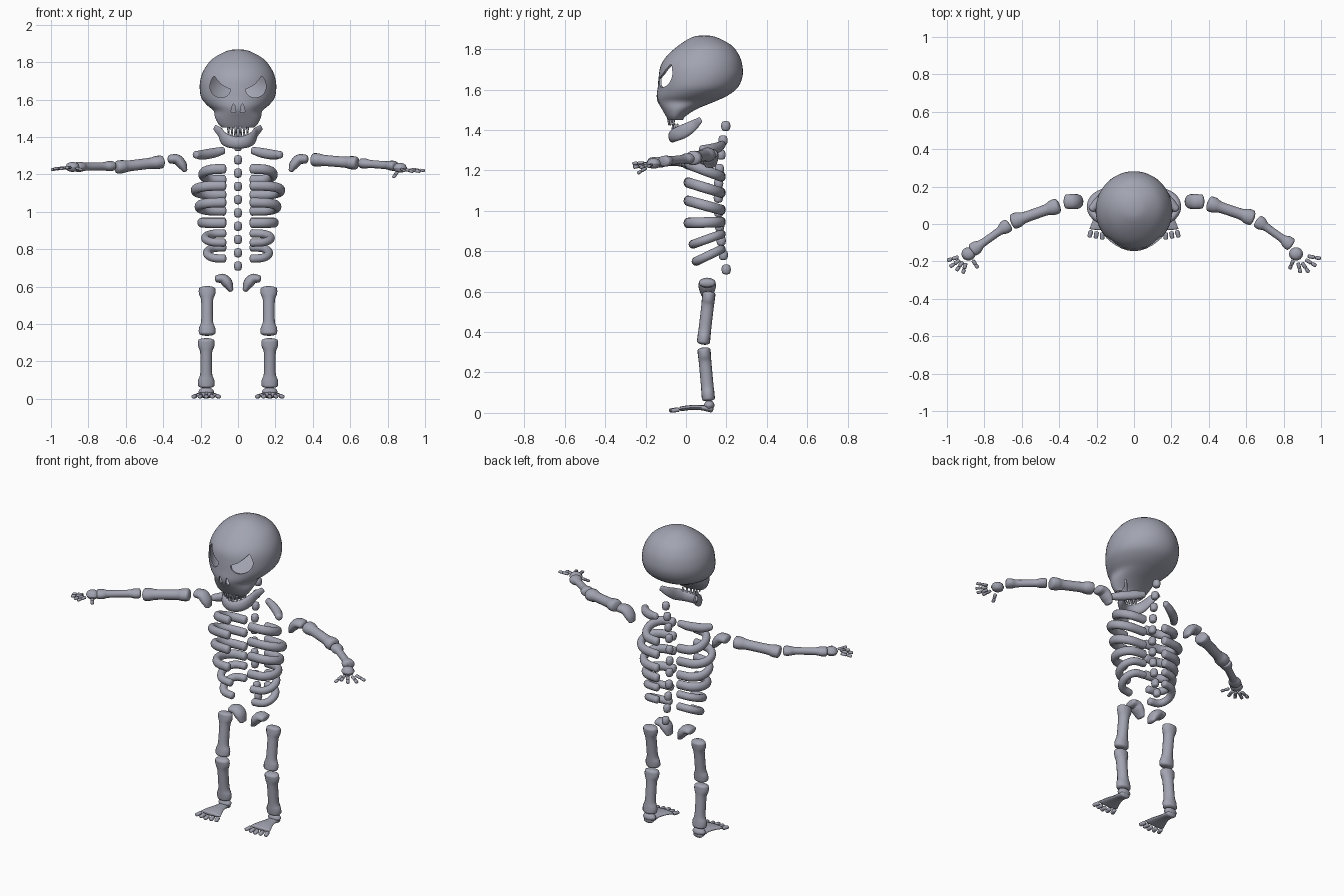
import bpy, bmesh, math
from mathutils import Vector

cube = bpy.data.objects.get("Cube")
if cube:
    bpy.data.objects.remove(cube, do_unlink=True)

bone_mat = bpy.data.materials.new("bone_grey")
bone_mat.use_nodes = True
GREY = (0.36, 0.37, 0.44, 1)
bone_mat.diffuse_color = GREY
bone_mat.node_tree.nodes["Principled BSDF"].inputs["Base Color"].default_value = GREY


def spline(rows, steps):
    """Smooth Catmull-Rom resampling of equal-length rows."""
    rows = [Vector(r) for r in rows]
    out = []
    for i in range(len(rows) - 1):
        p1, p2 = rows[i], rows[i + 1]
        p0 = rows[i - 1] if i else p1 * 2 - p2
        p3 = rows[i + 2] if i + 2 < len(rows) else p2 * 2 - p1
        for k in range(steps):
            t = k / steps
            out.append((p1 * 2 + (p2 - p0) * t + (p0 * 2 - p1 * 5 + p2 * 4 - p3) * t * t
                        + (p1 * 3 - p0 - p2 * 3 + p3) * t ** 3) * 0.5)
    return out + [rows[-1]]


def skin(name, rings, cap_end=True, angle=50):
    """Bridge closed vertex loops into one smooth surface."""
    bm = bmesh.new()
    loops = [[bm.verts.new(p) for p in ring] for ring in rings]
    n = len(loops[0])
    for a, b in zip(loops, loops[1:]):
        for i in range(n):
            bm.faces.new((a[i], a[(i + 1) % n], b[(i + 1) % n], b[i]))
    bm.faces.new(loops[0])
    if cap_end:
        bm.faces.new(loops[-1])
    bmesh.ops.recalc_face_normals(bm, faces=bm.faces)
    mesh = bpy.data.meshes.new(name)
    bm.to_mesh(mesh)
    bm.free()
    mesh.materials.append(bone_mat)
    obj = bpy.data.objects.new(name, mesh)
    bpy.context.collection.objects.link(obj)
    smooth(obj, angle)
    return obj


def smooth(obj, angle):
    bpy.ops.object.select_all(action='DESELECT')
    obj.select_set(True)
    bpy.context.view_layer.objects.active = obj
    bpy.ops.object.shade_smooth_by_angle(angle=math.radians(angle))


def loft(name, rows, ref=(0, 0, 1), steps=4, sides=16, cap=0.6):
    """Elliptical tube; rows are (x, y, z, size along ref, size across)."""
    rows = spline([Vector(r) for r in rows], steps)
    pts = [Vector(r[:3]) for r in rows]
    rings = []
    for i, row in enumerate(rows):
        t = (pts[min(i + 1, len(pts) - 1)] - pts[max(i - 1, 0)]).normalized()
        across = t.cross(Vector(ref)).normalized()
        up = across.cross(t)

        def ring(offset, k):
            return [pts[i] + t * offset + up * row[3] * k * math.sin(j * math.tau / sides)
                    + across * row[4] * k * math.cos(j * math.tau / sides) for j in range(sides)]
        ends = [(math.sin(a) * cap * min(row[3], row[4]), math.cos(a)) for a in (0.4, 0.8, 1.15, 1.4)]
        if i == 0:
            rings += [ring(-o, k) for o, k in reversed(ends)]
        rings.append(ring(0, 1))
        if i == len(rows) - 1:
            rings += [ring(o, k) for o, k in ends]
    return skin(name, rings)


def long_bone(name, p, q, mid, knob, ref, depth=0.8):
    """Shaft with flared knuckle ends, wider along ref."""
    p, q = Vector(p), Vector(q)
    rows = []
    for t, k in ((0.04, 0.9), (0.1, 1), (0.17, 0.8), (0.27, 0.1), (0.5, 0),
                 (0.73, 0.1), (0.83, 0.8), (0.9, 1), (0.96, 0.9)):
        r = mid + (knob - mid) * k
        rows.append((*p.lerp(q, t), r, mid + (r - mid) * depth))
    return loft(name, rows, ref, steps=3, cap=0.4)


def blob(name, centre, size, squash=1.0):
    """Rounded bead."""
    x, y, z = centre
    rx, ry, rz = size
    return loft(name, [(x, y, z - rz * 0.5, ry * 0.87, rx * 0.87), (x, y, z, ry, rx),
                       (x, y, z + rz * 0.5, ry * 0.87, rx * 0.87)], (0, 1, 0), 2, 14, 0.55)


# Skull: hollow shell from stacked ellipses (height, half width, front, back)
profile = [(1.869, 0.012, 0.08, 0.1), (1.86, 0.06, 0.03, 0.15), (1.82, 0.134, -0.035, 0.225),
           (1.77, 0.176, -0.092, 0.263), (1.72, 0.198, -0.125, 0.279), (1.665, 0.205, -0.135, 0.28),
           (1.61, 0.196, -0.14, 0.256), (1.57, 0.165, -0.145, 0.205), (1.54, 0.13, -0.14, 0.14),
           (1.505, 0.123, -0.12, 0.055), (1.47, 0.105, -0.1, 0.0), (1.45, 0.085, -0.088, -0.015)]
shell = []
for z, w, f, b in spline(profile, 3):
    shell.append([(w * math.cos(a), (f + b) / 2 + (b - f) / 2 * math.sin(a), z)
                  for a in (i * math.tau / 48 for i in range(48))])
skull = skin("skull", shell, cap_end=False)
wall = skull.modifiers.new("wall", 'SOLIDIFY')
wall.thickness, wall.offset = 0.01, -1

# Eye sockets and nose slits are cut through the front wall
eye = [(0.04, 1.655), (0.085, 1.678), (0.115, 1.71), (0.13, 1.725), (0.147, 1.69),
       (0.148, 1.655), (0.13, 1.625), (0.1, 1.612), (0.07, 1.615), (0.048, 1.632)]
nose = [(0.012, 1.535), (0.015, 1.56), (0.024, 1.578), (0.034, 1.555), (0.036, 1.535), (0.024, 1.53)]
cutters = []
for s in (1, -1):
    for outline in (eye, nose):
        path = spline([(s * x, z, 0) for x, z in outline + outline[:1]], 3)[:-1]
        cutters.append(skin("cutter", [[(p.x, y, p.y) for p in path] for y in (-0.3, 0.03)]))
for cutter in cutters:
    cutter.hide_render = True
    cut = skull.modifiers.new("hole", 'BOOLEAN')
    cut.operation, cut.object, cut.solver = 'DIFFERENCE', cutter, 'EXACT'
bpy.context.view_layer.objects.active = skull
for mod in list(skull.modifiers):
    bpy.ops.object.modifier_apply(modifier=mod.name)
for cutter in cutters:
    bpy.data.objects.remove(cutter, do_unlink=True)
smooth(skull, 40)

# Jaw: a horseshoe with raised rear tips
half = [(0.122, 0.07, 1.45, 0.016, 0.008), (0.095, 0.04, 1.425, 0.026, 0.012),
        (0.078, -0.01, 1.395, 0.034, 0.018), (0.05, -0.05, 1.378, 0.034, 0.02)]
jaw = half + [(0, -0.067, 1.37, 0.032, 0.02)] + [(-r[0], *r[1:]) for r in reversed(half)]
loft("jaw", jaw)

# Teeth along both jaws
for i in range(6):
    a = (i - 2.5) * 0.3
    x, y = 0.075 * math.sin(a), -0.085 * math.cos(a)
    loft("upper_tooth", [(x, y, 1.46, 0.01, 0.01), (x, y, 1.425, 0.004, 0.004)], (0, 1, 0), 2, 8)
    loft("lower_tooth", [(x, y + 0.02, 1.39, 0.01, 0.01), (x, y + 0.02, 1.43, 0.004, 0.004)], (0, 1, 0), 2, 8)

# Spine: beads on a bowed line
for i in range(11):
    z = 0.71 + i * 0.071
    blob("vertebra", (0, 0.16 + 0.3 * (z - 1.07) ** 2, z), (0.022, 0.024, 0.029))

# Ribs: (outer reach, back height, front height, front end depth)
ribs = [(0.215, 1.17, 1.23, 0.015), (0.255, 1.09, 1.14, 0.01), (0.235, 1.005, 1.05, 0.01),
        (0.22, 0.945, 0.94, 0.01), (0.2, 0.885, 0.835, 0.035), (0.19, 0.81, 0.75, 0.05)]

for s, side in ((1, "left"), (-1, "right")):
    for reach, back, front, depth in ribs:
        rows = []
        for k in range(9):
            a = math.pi * k / 8
            t = (1 - math.cos(a)) / 2
            rows.append((s * (0.075 + (reach - 0.1) * math.sin(a) ** 0.7), 0.175 + (depth - 0.175) * t,
                         back + (front - back) * t, 0.026 if reach > 0.21 else 0.022, 0.022))
        loft(side + "_rib", rows, steps=3)

    # Collar bone, shoulder blade and hip
    loft(side + "_collar_bone", [(s * 0.08, 0.18, 1.328, 0.02, 0.017), (s * 0.13, 0.16, 1.315, 0.026, 0.022),
                                 (s * 0.19, 0.12, 1.305, 0.026, 0.024), (s * 0.225, 0.08, 1.305, 0.02, 0.02)])
    loft(side + "_shoulder", [(s * 0.362, 0.12, 1.282, 0.038, 0.024), (s * 0.325, 0.12, 1.28, 0.04, 0.027),
                              (s * 0.298, 0.12, 1.25, 0.038, 0.025), (s * 0.284, 0.12, 1.222, 0.028, 0.014)], (0, 1, 0))
    loft(side + "_hip", [(s * 0.112, 0.105, 0.642, 0.04, 0.02), (s * 0.08, 0.105, 0.642, 0.042, 0.027),
                         (s * 0.056, 0.105, 0.618, 0.042, 0.028), (s * 0.038, 0.105, 0.582, 0.03, 0.014)], (0, 1, 0))

    # Leg bones
    long_bone(side + "_thigh", (s * 0.165, 0.115, 0.6), (s * 0.165, 0.085, 0.34), 0.031, 0.045, (1, 0, 0), 0.1)
    long_bone(side + "_shin", (s * 0.17, 0.088, 0.322), (s * 0.17, 0.112, 0.06), 0.031, 0.045, (1, 0, 0), 0.1)

    # Foot: heel, flat arch and five fanned toes
    blob(side + "_ankle", (s * 0.17, 0.115, 0.038), (0.042, 0.027, 0.02))
    loft(side + "_foot", [(s * 0.17, 0.125, 0.02, 0.018, 0.032), (s * 0.17, 0.07, 0.026, 0.012, 0.034),
                          (s * 0.17, 0.02, 0.026, 0.012, 0.05), (s * 0.17, -0.025, 0.02, 0.012, 0.068)])
    for i in range(-2, 3):
        x, y = s * 0.17 + i * 0.03, -0.052 + abs(i) * 0.006
        loft(side + "_toe", [(x, y, 0.015, 0.012, 0.012),
                             (x + i * 0.004, y - 0.026, 0.012, 0.01, 0.012)], steps=3, sides=10)

# Arms: each side holds its own slightly different pose
poses = {
    "left": [(0.395, 0.112, 1.28), (0.64, 0.03, 1.26), (0.655, 0.02, 1.26), (0.845, -0.115, 1.245), (0.866, -0.16, 1.235)],
    "right": [(-0.4, 0.1, 1.268), (-0.655, 0.01, 1.237), (-0.665, 0.0, 1.245), (-0.87, -0.145, 1.24), (-0.885, -0.16, 1.24)],
}
fingers = {
    "left": [(1.0, -0.185, 1.22), (0.975, -0.225, 1.215), (0.935, -0.26, 1.215), (0.89, -0.262, 1.22), (0.832, -0.24, 1.185)],
    "right": [(-1.0, -0.195, 1.225), (-0.985, -0.23, 1.23), (-0.95, -0.25, 1.23), (-0.915, -0.265, 1.235), (-0.835, -0.235, 1.225)],
}
for side, (a, b, c, d, palm) in poses.items():
    long_bone(side + "_upper_arm", a, b, 0.029, 0.042, (0, 1, 0), 0.5)
    long_bone(side + "_forearm", c, d, 0.021, 0.036, (0, 1, 0), 0.4)
    blob(side + "_palm", palm, (0.038, 0.036, 0.018))
    for tip in fingers[side]:
        root, end = Vector(palm), Vector(tip)
        for t0, t1 in ((0.5, 0.72), (0.8, 0.96)):
            loft(side + "_finger", [(*root.lerp(end, t), 0.008, 0.01) for t in (t0, t1)], steps=2, sides=10)
